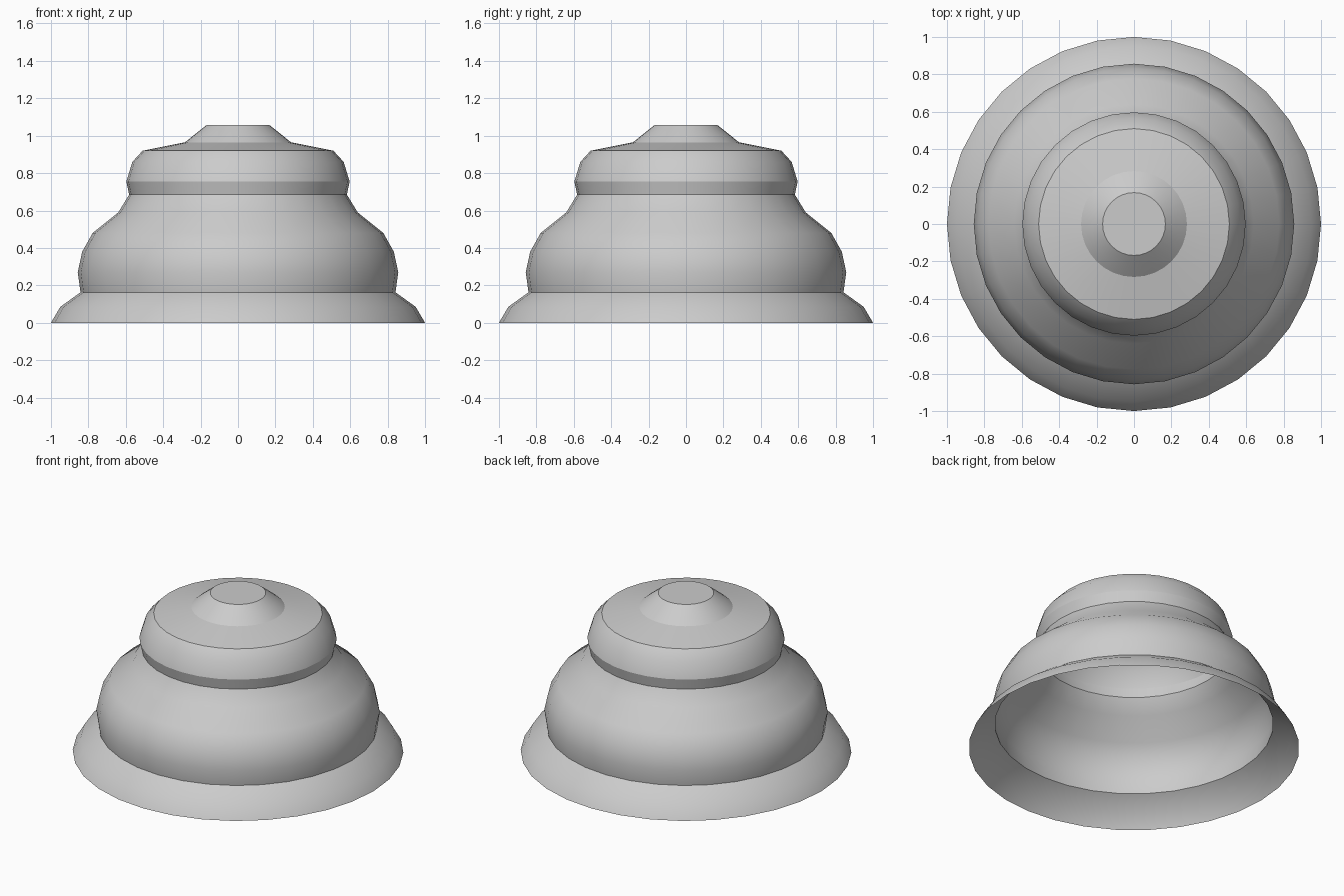
import bpy, bmesh
from math import cos, sin, tau

if "Cube" in bpy.data.objects:
    bpy.data.objects.remove(bpy.data.objects["Cube"])

SIDES = 32
# Profile rings from the open rim to the flat top: (radius, height, crisp edge)
PROFILE = [
    (1.00, 0.00, False), (0.95, 0.085, False), (0.842, 0.163, True),   # flared skirt
    (0.857, 0.27, False), (0.833, 0.38, False), (0.777, 0.48, False),
    (0.64, 0.59, False), (0.582, 0.685, True),                         # large bulge
    (0.597, 0.755, True), (0.565, 0.86, False), (0.51, 0.92, True),    # upper bulge
    (0.283, 0.965, True), (0.228, 1.01, False), (0.168, 1.057, True),  # top knob
]

bm = bmesh.new()
rings = [[bm.verts.new((r * cos(tau * i / SIDES), r * sin(tau * i / SIDES), z))
          for i in range(SIDES)] for r, z, _ in PROFILE]

# Single-walled shell, left open underneath
for lower, upper in zip(rings, rings[1:]):
    for i in range(SIDES):
        j = (i + 1) % SIDES
        bm.faces.new((lower[i], lower[j], upper[j], upper[i])).smooth = True

# Flat top cap
bm.faces.new(rings[-1])

# Crisp edges between the tiers
for ring, (_, _, crisp) in zip(rings, PROFILE):
    if crisp:
        for i in range(SIDES):
            bm.edges.get((ring[i], ring[(i + 1) % SIDES])).smooth = False

mesh = bpy.data.meshes.new("tiered_bell_shell")
bm.to_mesh(mesh)
bm.free()
bpy.context.collection.objects.link(bpy.data.objects.new("tiered_bell_shell", mesh))
